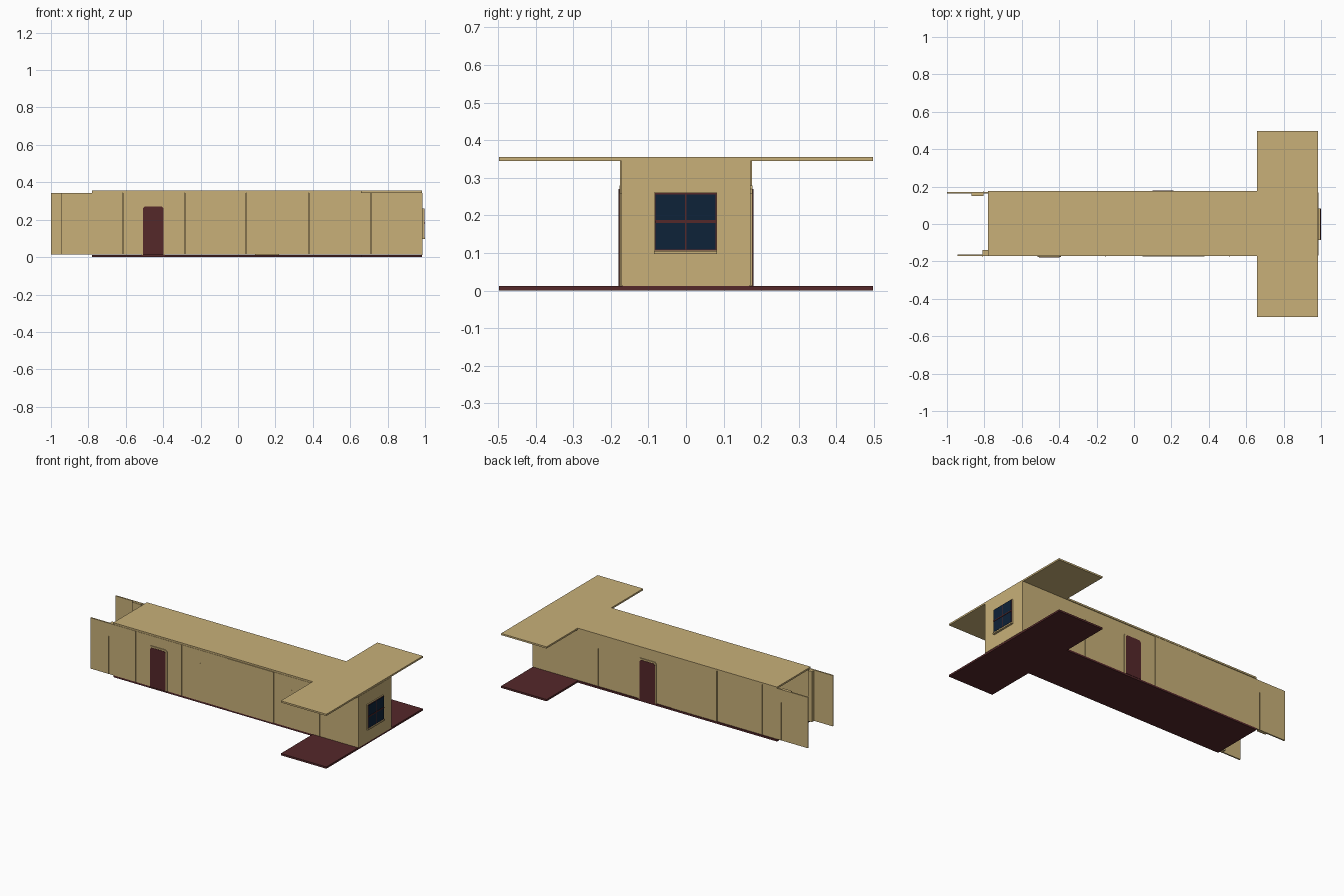
import bpy, bmesh

if "Cube" in bpy.data.objects:
    bpy.data.objects.remove(bpy.data.objects["Cube"])


def mat(name, rgb):
    m = bpy.data.materials.new(name)
    m.diffuse_color = (*rgb, 1)
    m.use_nodes = True
    m.node_tree.nodes["Principled BSDF"].inputs["Base Color"].default_value = m.diffuse_color
    return m


SAND = mat("sand", (0.58, 0.435, 0.19))
RED = mat("dark_red", (0.09, 0.021, 0.023))
NAVY = mat("navy_glass", (0.004, 0.016, 0.04))


def finish(name, bm, material):
    bmesh.ops.recalc_face_normals(bm, faces=bm.faces)
    me = bpy.data.meshes.new(name)
    bm.to_mesh(me)
    bm.free()
    me.materials.append(material)
    ob = bpy.data.objects.new(name, me)
    bpy.context.collection.objects.link(ob)
    return ob


def box(name, x0, x1, y0, y1, z0, z1, material):
    bm = bmesh.new()
    bmesh.ops.create_cube(bm, size=1)
    for v in bm.verts:
        v.co = (x1 if v.co.x > 0 else x0, y1 if v.co.y > 0 else y0, z1 if v.co.z > 0 else z0)
    return finish(name, bm, material)


def prism(name, pts, depth, material):
    """Extrude a flat outline along a vector."""
    bm = bmesh.new()
    f = bm.faces.new([bm.verts.new(p) for p in pts])
    r = bmesh.ops.extrude_face_region(bm, geom=[f])
    bmesh.ops.translate(bm, vec=depth, verts=[v for v in r["geom"] if isinstance(v, bmesh.types.BMVert)])
    return finish(name, bm, material)


# T-shaped floor and roof
T = [(-0.78, -0.17), (0.657, -0.17), (0.657, -0.497), (0.985, -0.497),
     (0.985, 0.497), (0.657, 0.497), (0.657, 0.177), (-0.78, 0.177)]
prism("floor", [(x, y, 0) for x, y in T], (0, 0, 0.012), RED)
prism("roof", [(x, y, 0.344) for x, y in T], (0, 0, 0.011), SAND)

# side wall panels with fine seams, one panel per bay stands slightly proud
walls = {
    "front": (-1, [-0.945, -0.617, -0.285, 0.045, 0.378, 0.71, 0.985], 3),
    "back": (1, [-1.0, -0.67, -0.345, -0.015, 0.315, 0.655, 0.985], 2),
}
for side, (s, edges, proud) in walls.items():
    for i, (a, b) in enumerate(zip(edges, edges[1:])):
        out = 0.175 if i == proud else 0.172
        y = sorted((s * 0.163, s * out))
        box(f"{side}_wall_panel", a + 0.001, b - 0.001, *y, 0.013, 0.344, SAND)

# inner posts and the thin ribs outside them
for k in range(3):
    dx = 0.66 * k
    box("front_post", -0.81 + dx, -0.78 + dx, -0.164, -0.14, 0.013, 0.343, SAND)
    box("back_post", -0.87 + dx, -0.805 + dx, 0.15, 0.164, 0.013, 0.343, SAND)
    box("front_rib", -0.812 + dx, -0.809 + dx, -0.1755, -0.17, 0.013, 0.26, SAND)
    box("back_rib", -0.808 + dx, -0.805 + dx, 0.17, 0.1765, 0.013, 0.26, SAND)

# end wall
box("end_wall", 0.978, 0.987, -0.169, 0.169, 0.012, 0.344, SAND)


# doors with clipped top corners
def door(side, xc, s):
    def outline(w, top, y):
        c = 0.01
        return [(xc - w, y, 0.012), (xc + w, y, 0.012), (xc + w, y, top - c),
                (xc + w - c, y, top), (xc - w + c, y, top), (xc - w, y, top - c)]
    prism(f"{side}_door_frame", outline(0.064, 0.28, s * 0.168), (0, s * 0.009, 0), SAND)
    prism(f"{side}_door", outline(0.056, 0.27, s * 0.168), (0, s * 0.011, 0), RED)


door("front", -0.453, -1)
door("back", 0.155, 1)

# end window: frame, four panes, bars and sill
box("window_frame", 0.985, 0.994, -0.085, 0.083, 0.104, 0.261, SAND)
box("window_backing", 0.985, 0.996, -0.083, 0.081, 0.106, 0.259, RED)
for y0, y1 in ((-0.081, -0.003), (0.001, 0.079)):
    for z0, z1 in ((0.109, 0.179), (0.187, 0.256)):
        box("window_pane", 0.99, 0.9975, y0, y1, z0, z1, NAVY)
box("window_bar", 0.99, 0.999, -0.082, 0.08, 0.18, 0.186, RED)
box("window_sill", 0.985, 1.0, -0.085, 0.083, 0.097, 0.105, SAND)
